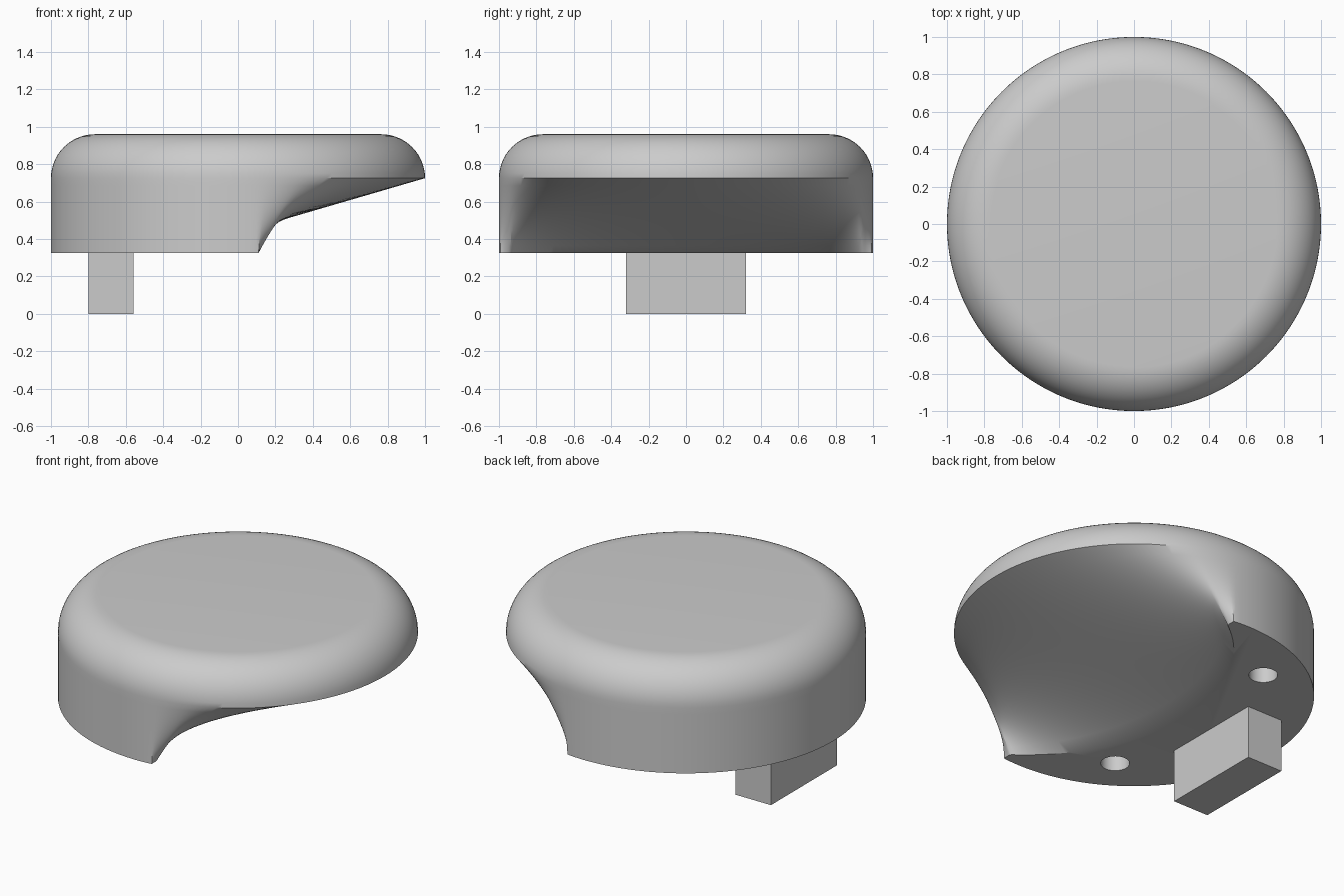
import bpy, bmesh
from math import sin, cos, pi, sqrt

cube = bpy.data.objects.get("Cube")
if cube:
    bpy.data.objects.remove(cube, do_unlink=True)

SEGMENTS = 192
BASE_Z, RIM_Z, TOP_Z = 0.325, 0.725, 0.96
FILLET = TOP_Z - RIM_Z

grey = bpy.data.materials.new("light_grey")
grey.use_nodes = True
grey.diffuse_color = (0.6, 0.6, 0.6, 1)
grey.node_tree.nodes["Principled BSDF"].inputs["Base Color"].default_value = (0.6, 0.6, 0.6, 1)


def add_object(name, bm):
    bmesh.ops.recalc_face_normals(bm, faces=bm.faces)
    mesh = bpy.data.meshes.new(name)
    bm.to_mesh(mesh)
    bm.free()
    mesh.materials.append(grey)
    obj = bpy.data.objects.new(name, mesh)
    bpy.context.collection.objects.link(obj)
    return obj


def activate(obj):
    bpy.ops.object.select_all(action='DESELECT')
    obj.select_set(True)
    bpy.context.view_layer.objects.active = obj


def base_x(x, y):
    """Base outline: round at the back, hollowed by an arc, with blunt tips."""
    hollow = 0.79 - sqrt(1.16 ** 2 - y * y)
    return min(x, hollow, 0.11)


def ring(bm, z, radius=1.0, hollow=0.0):
    verts = []
    for i in range(SEGMENTS):
        a = 2 * pi * i / SEGMENTS
        x, y = radius * cos(a), radius * sin(a)
        if hollow:
            x += (base_x(x, y) - x) * hollow
        verts.append(bm.verts.new((x, y, z)))
    return verts


# Body: lofted lower wall with the finger hollow, then a rounded top edge
bm = bmesh.new()
rings = []
for i in range(10):
    k = i / 10
    rings.append(ring(bm, BASE_Z + (RIM_Z - BASE_Z) * k, hollow=1 - k))
for i in range(15):
    a = pi / 2 * i / 14
    rings.append(ring(bm, RIM_Z + FILLET * sin(a), 1 - FILLET * (1 - cos(a))))
for low, high in zip(rings, rings[1:]):
    for i in range(SEGMENTS):
        j = (i + 1) % SEGMENTS
        bm.faces.new((low[i], low[j], high[j], high[i]))
bm.faces.new(rings[0])
bm.faces.new(rings[-1])
body = add_object("body", bm)

# Two round blind holes in the base
for side in (-1, 1):
    bm = bmesh.new()
    bmesh.ops.create_cone(bm, cap_ends=True, segments=48,
                          radius1=0.08, radius2=0.08, depth=0.5)
    bmesh.ops.translate(bm, verts=bm.verts, vec=(-0.4, 0.64 * side, BASE_Z))
    cutter = add_object("hole_cutter", bm)
    cutter.hide_render = True
    mod = body.modifiers.new("hole", 'BOOLEAN')
    mod.operation = 'DIFFERENCE'
    mod.solver = 'EXACT'
    mod.object = cutter
    activate(body)
    bpy.ops.object.modifier_apply(modifier=mod.name)
    bpy.data.objects.remove(cutter, do_unlink=True)

activate(body)
bpy.ops.object.shade_smooth_by_angle(angle=pi / 6)

# Rectangular locating tab under the back of the body
bm = bmesh.new()
bmesh.ops.create_cube(bm, size=1)
bmesh.ops.scale(bm, verts=bm.verts, vec=(0.24, 0.64, BASE_Z + 0.01))
bmesh.ops.translate(bm, verts=bm.verts, vec=(-0.68, 0, (BASE_Z + 0.01) / 2))
add_object("locating_tab", bm)
